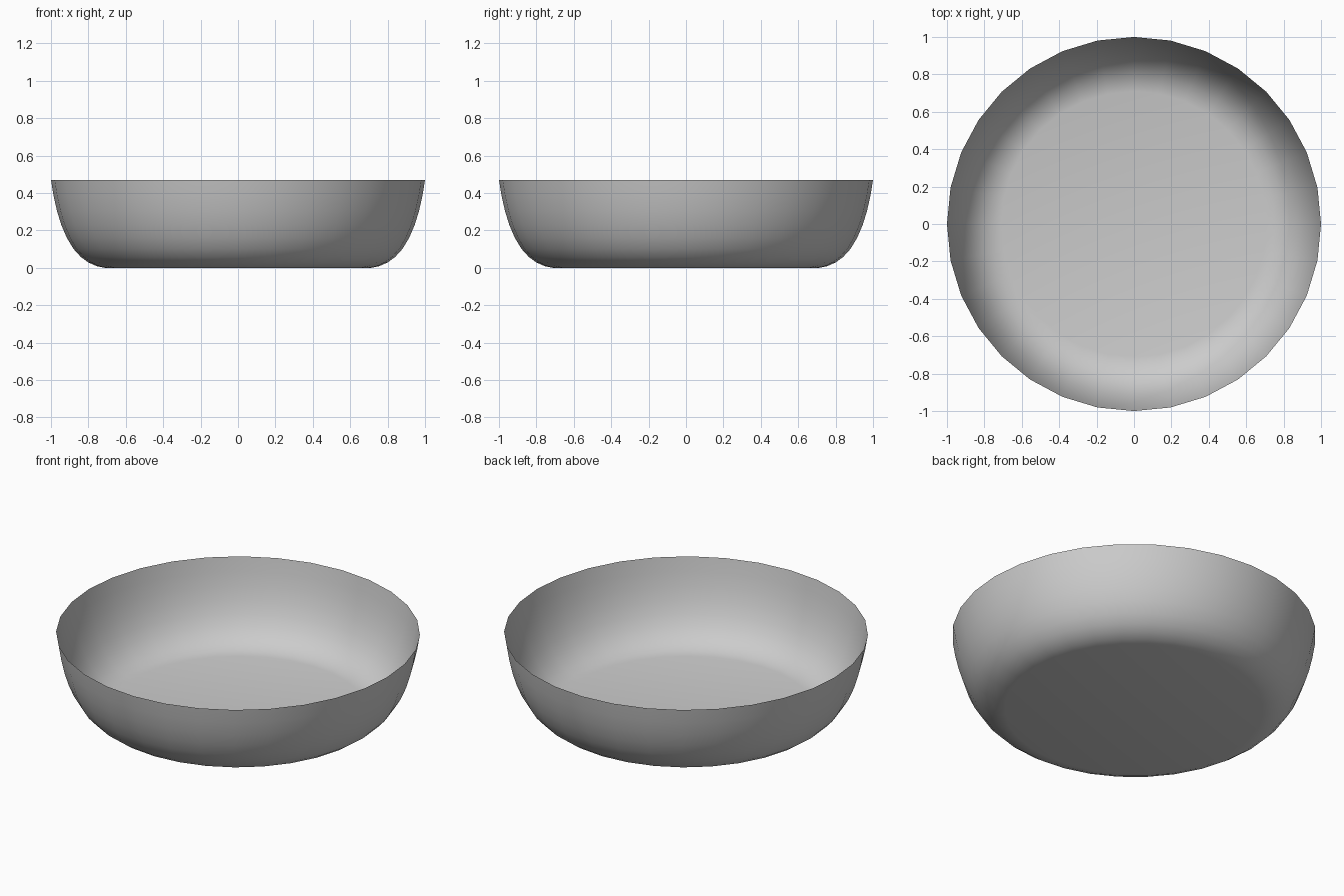
import bpy, bmesh
from math import cos, sin, pi

if "Cube" in bpy.data.objects:
    bpy.data.objects.remove(bpy.data.objects["Cube"])

SIDES = 32
# Thin-walled bowl profile (radius, height), from floor edge to rim
profile = [(0.71, 0.0), (0.755, 0.009), (0.80, 0.029), (0.84, 0.058), (0.88, 0.102),
           (0.915, 0.16), (0.945, 0.23), (0.968, 0.305), (0.986, 0.385), (1.0, 0.47)]

bm = bmesh.new()
rings = [[bm.verts.new((r * cos(2 * pi * i / SIDES), r * sin(2 * pi * i / SIDES), z))
          for i in range(SIDES)] for r, z in profile]

# Flat floor
bm.faces.new(rings[0][::-1])

# Curved wall
for low, high in zip(rings, rings[1:]):
    for i in range(SIDES):
        j = (i + 1) % SIDES
        bm.faces.new((low[i], low[j], high[j], high[i]))

mesh = bpy.data.meshes.new("bowl")
bm.to_mesh(mesh)
bm.free()
bowl = bpy.data.objects.new("bowl", mesh)
bpy.context.collection.objects.link(bowl)
bpy.context.view_layer.objects.active = bowl
bowl.select_set(True)
bpy.ops.object.shade_smooth()
